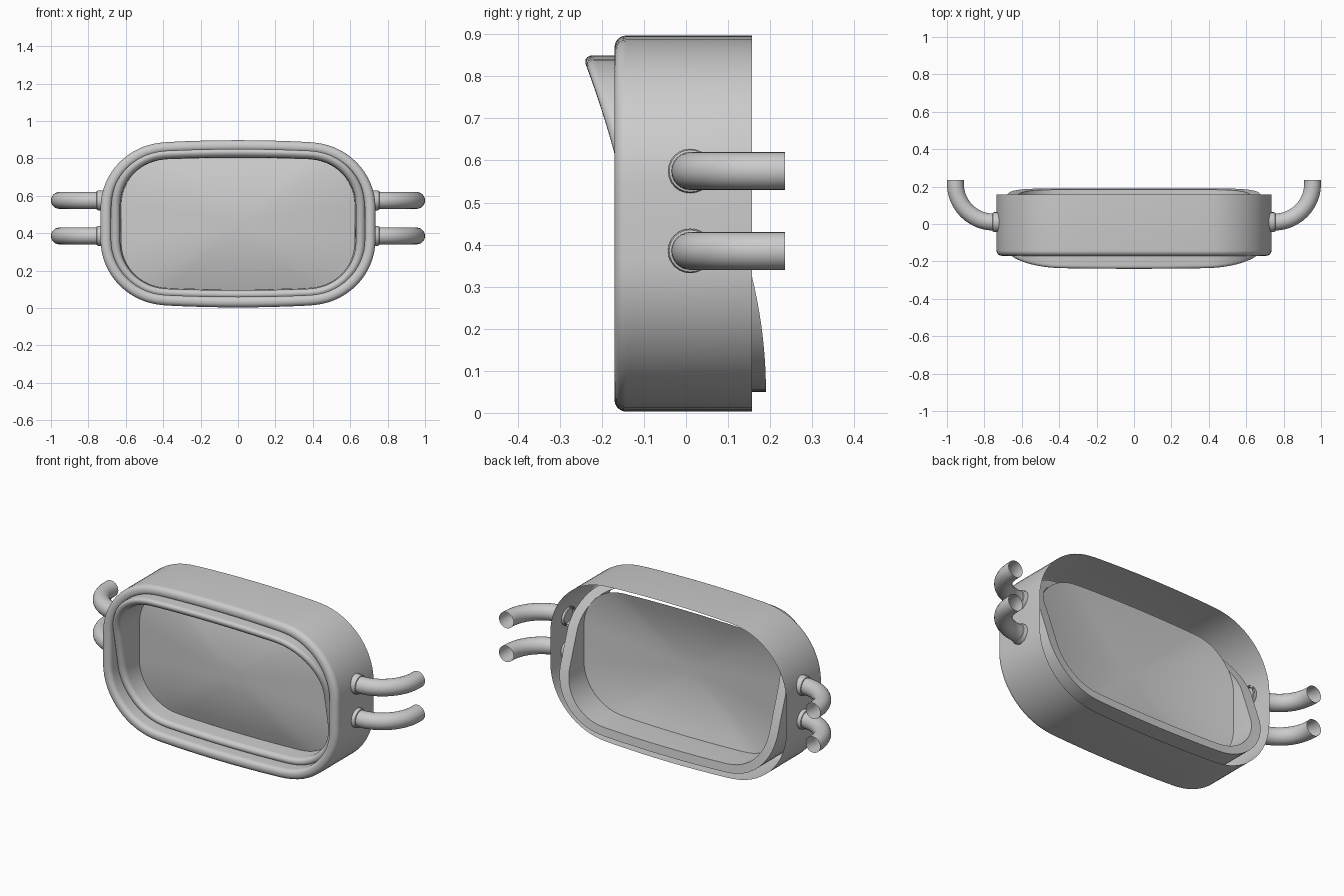
import bpy, bmesh, math

if "Cube" in bpy.data.objects:
    bpy.data.objects.remove(bpy.data.objects["Cube"])

CZ = 0.45  # centre height


def outline(hx, hz, r):
    """Rounded rectangle in x/z with slightly crowned long sides."""
    pts = []
    for cx, cz, a0 in ((1, 1, 0), (-1, 1, 90), (-1, -1, 180), (1, -1, 270)):
        for i in range(17):
            a = math.radians(a0 + 90 * i / 16)
            pts.append((cx * (hx - r) + r * math.cos(a), cz * (hz - r) + r * math.sin(a)))
        if a0 in (0, 180):  # subdivide the long straight side
            for i in range(1, 8):
                pts.append((cx * (hx - r) * (1 - i / 4), cz * hz))
    return [(x, CZ + z * (1 - 0.025 * min(abs(x) / 0.4, 1) ** 2)) for x, z in pts]


def finish(bm, name, angle=35):
    bmesh.ops.recalc_face_normals(bm, faces=bm.faces)
    me = bpy.data.meshes.new(name)
    bm.to_mesh(me)
    bm.free()
    ob = bpy.data.objects.new(name, me)
    bpy.context.collection.objects.link(ob)
    bpy.ops.object.select_all(action='DESELECT')
    ob.select_set(True)
    bpy.context.view_layer.objects.active = ob
    bpy.ops.object.shade_smooth_by_angle(angle=math.radians(angle))
    return ob


def bridge(bm, loops):
    for a, b in zip(loops, loops[1:]):
        for i in range(len(a)):
            j = (i + 1) % len(a)
            bm.faces.new((a[i], a[j], b[j], b[i]))


def loft(name, sections):
    """sections: (hx, hz, depth, bend); bend sweeps the upper part forward."""
    bm = bmesh.new()
    loops = []
    for hx, hz, y, k in sections:
        r = 0.36 - (0.735 - hx)
        loops.append([bm.verts.new((x, y - k * (z - 0.05) ** 2, z)) for x, z in outline(hx, hz, r)])
    bridge(bm, loops)
    return finish(bm, name)


def arc(cu, cy, r, a0, a1, n=6):
    return [(cu + r * math.cos(math.radians(a0 + (a1 - a0) * i / n)),
             cy + r * math.sin(math.radians(a0 + (a1 - a0) * i / n))) for i in range(n + 1)]


# outer housing: open at the back, rolled lip at the front
prof = [(0, 0.157)] + arc(0.028, -0.142, 0.028, 180, 270) + arc(0.033, -0.146, 0.024, 270, 360) + [(0.057, -0.08)]
loft("housing", [(0.735 - u, 0.447 - u, y, 0) for u, y in prof])

# inner bezel: ring swept forward at the top, rounded rim, inner wall, back edge
KF, KB = 0.24, 0.44
rim = arc(0.025, -0.068, 0.025, 180, 360, 10)
sections = [(0.68, 0.40, 0.19, KB)]
sections += [(0.68 - u, 0.40 - u * 0.9, y, KF) for u, y in rim]
sections += [(0.625, 0.353, 0.185, KB), (0.68, 0.40, 0.19, KB)]
loft("bezel", sections)

# panel set inside the bezel, gently bulging towards the front
bm = bmesh.new()
edge = outline(0.625, 0.353, 0.25)
loops = []
for s in (1, 0.85, 0.7, 0.55, 0.4, 0.25, 0.12):
    y = 0.015 - 0.06 * (1 - s * s)
    loops.append([bm.verts.new((x * s, y, CZ + (z - CZ) * s)) for x, z in edge])
bridge(bm, loops)
bm.faces.new(loops[-1])
finish(bm, "panel")


def tube(name, path, z, side, n=24):
    """Open tube in a horizontal plane; path: (x, y, heading, radius)."""
    bm = bmesh.new()
    loops = []
    for x, y, h, r in path:
        loops.append([])
        for i in range(n):
            a = 2 * math.pi * i / n
            u = r * math.cos(a)
            loops[-1].append(bm.verts.new((side * (x - u * math.sin(h)), y + u * math.cos(h), z + r * math.sin(a))))
    bridge(bm, loops)
    finish(bm, name)


# bent pipes and their collars on both sides
R = 0.045
elbow = [(0.715, 0.01, 0, R)]
for i in range(13):
    h = math.pi / 2 * i / 12
    elbow.append((0.75 + 0.205 * math.sin(h), 0.215 - 0.205 * math.cos(h), h, R))
elbow.append((0.955, 0.235, math.pi / 2, R))
collar = [(0.715, 0.01, 0, 0.053), (0.748, 0.01, 0, 0.053), (0.755, 0.01, 0, 0.050), (0.757, 0.01, 0, 0.043)]
for side, sn in ((1, "right"), (-1, "left")):
    for z, zn in ((0.575, "upper"), (0.385, "lower")):
        tube(f"{sn}_{zn}_pipe", elbow, z, side)
        tube(f"{sn}_{zn}_collar", collar, z, side)
